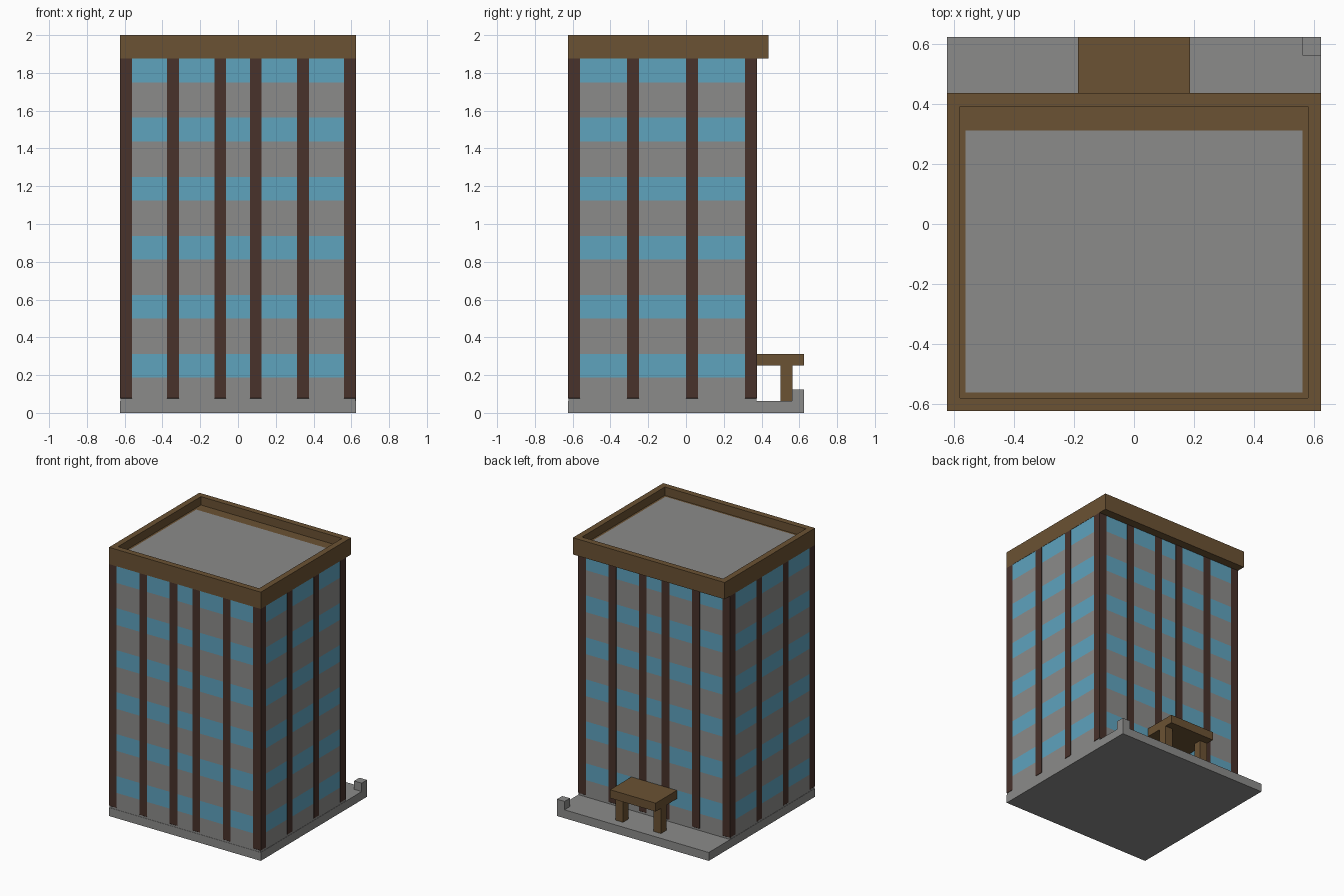
import bpy, bmesh
from mathutils import Vector

cube = bpy.data.objects.get("Cube")
if cube:
    bpy.data.objects.remove(cube, do_unlink=True)

U = 1 / 16          # building module
PROUD = 0.002       # pilasters stand just off the wall


def material(name, rgb):
    m = bpy.data.materials.new(name)
    m.use_nodes = True
    m.diffuse_color = (*rgb, 1)
    m.node_tree.nodes["Principled BSDF"].inputs["Base Color"].default_value = (*rgb, 1)
    return m


grey = material("concrete_grey", (0.26, 0.26, 0.255))
blue = material("window_blue", (0.114, 0.366, 0.515))
brown = material("trim_brown", (0.147, 0.084, 0.033))
dark = material("pilaster_brown", (0.065, 0.032, 0.024))


def box_mesh(lo, hi):
    lo, hi = Vector(lo), Vector(hi)
    bm = bmesh.new()
    bmesh.ops.create_cube(bm, size=1)
    for v in bm.verts:
        v.co = (lo + hi) / 2 + v.co * (hi - lo)
    return bm


def finish(name, bm, *mats):
    bmesh.ops.recalc_face_normals(bm, faces=bm.faces[:])
    mesh = bpy.data.meshes.new(name)
    bm.to_mesh(mesh)
    bm.free()
    for m in mats:
        mesh.materials.append(m)
    obj = bpy.data.objects.new(name, mesh)
    bpy.context.collection.objects.link(obj)
    return obj


def box(name, lo, hi, mat):
    """Box given by two corners in modules."""
    return finish(name, box_mesh(Vector(lo) * U, Vector(hi) * U), mat)


# Ground slab and corner post
box("base_slab", (-10, -10, 0), (10, 10, 1), grey)
box("corner_post", (9, 9, 1), (10, 10, 2), grey)

# Tower walls, sliced into storeys with window bands
bm = box_mesh((-10 * U + PROUD, -10 * U + PROUD, U), (10 * U - PROUD, 6 * U - PROUD, 30 * U))
sills = [3 + 5 * i for i in range(6)]
for sill in sills:
    for z in (sill, sill + 2):
        if z < 30:
            bmesh.ops.bisect_plane(bm, geom=bm.verts[:] + bm.edges[:] + bm.faces[:],
                                   plane_co=(0, 0, z * U), plane_no=(0, 0, 1))
for f in bm.faces:
    z = f.calc_center_median().z / U
    upright = abs(f.normal.z) < 0.5
    f.material_index = int(upright and any(s < z < s + 2 for s in sills))
finish("tower_walls", bm, grey, blue)


# Pilasters with chamfered feet
def pilaster(name, x, y):
    bm = box_mesh((x * U, y * U, U + 0.005), ((x + 1) * U, (y + 1) * U, 30 * U))
    foot = [e for e in bm.edges if all(v.co.z < 2 * U for v in e.verts)]
    bmesh.ops.bevel(bm, geom=foot, offset=0.01, segments=1, affect='EDGES')
    finish(name, bm, dark)


for x in (-10, -6, -2, 1, 5, 9):
    pilaster("front_pilaster", x, -10)
    pilaster("back_pilaster", x, 5)
for y in (-5, 0):
    pilaster("right_pilaster", -10, y)
    pilaster("left_pilaster", 9, y)

# Cornice with sunken roof
bm = box_mesh((-10 * U, -10 * U, 30 * U), (10 * U, 7 * U, 32 * U))
bm.normal_update()
top = max(bm.faces, key=lambda f: f.calc_center_median().z)
bmesh.ops.inset_region(bm, faces=[top], thickness=U)
sunk = bmesh.ops.extrude_discrete_faces(bm, faces=[top])["faces"]
bmesh.ops.translate(bm, verts=sunk[0].verts[:], vec=(0, 0, -U))
finish("cornice", bm, brown)
box("roof_deck", (-9, -9, 31), (9, 5, 31.03), grey)

# Entrance canopy on two legs
box("canopy_roof", (-3, 6, 4), (3, 10, 5), brown)
for side, x in (("right", -3), ("left", 2)):
    box(side + "_canopy_leg", (x, 8, 1), (x + 1, 9, 4), brown)
